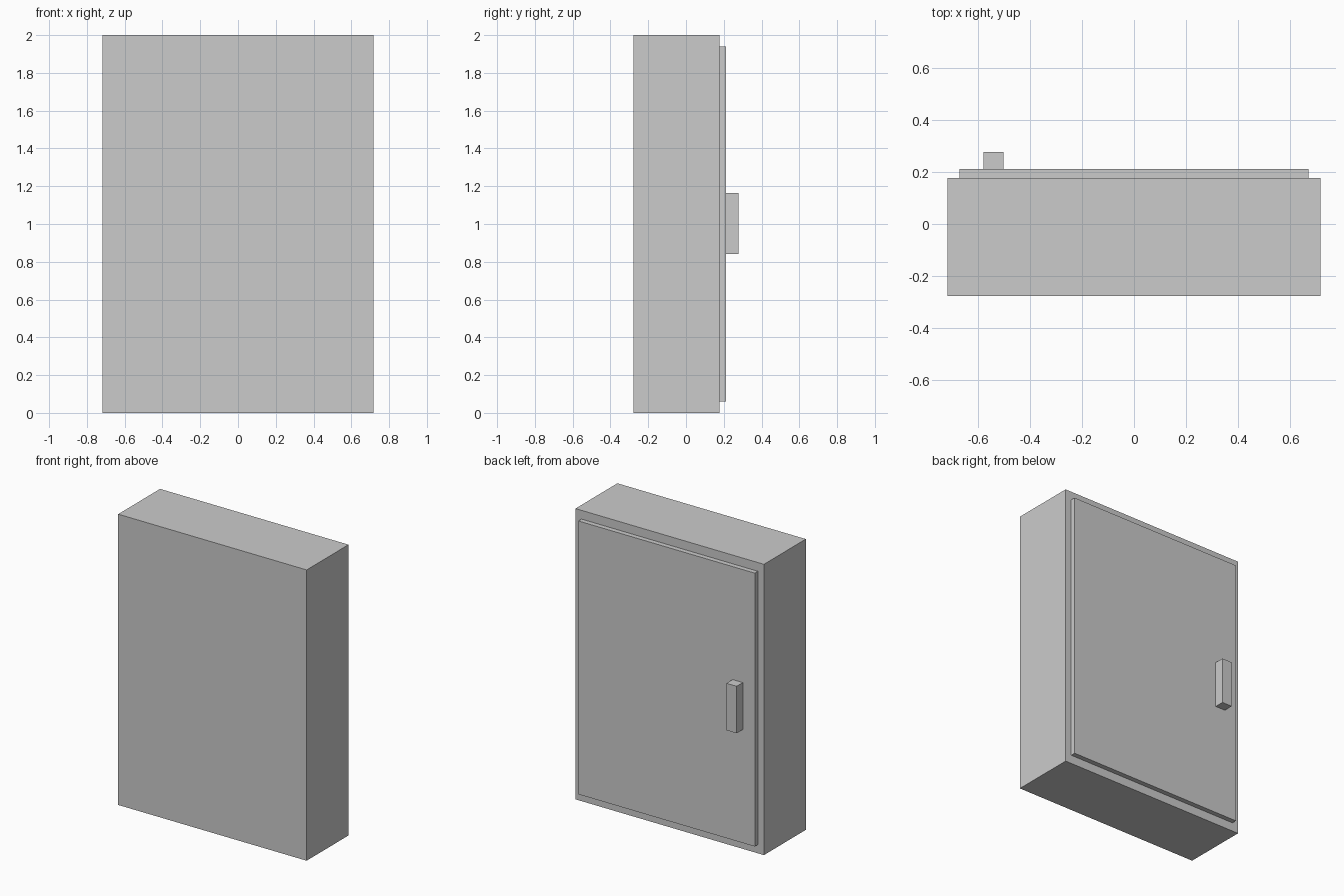
import bpy

if "Cube" in bpy.data.objects:
    bpy.data.objects.remove(bpy.data.objects["Cube"])


def box(name, x, y, z):
    """Box spanning the given (min, max) ranges."""
    bpy.ops.mesh.primitive_cube_add(size=1)
    obj = bpy.context.object
    obj.name = name
    obj.location = [(a + b) / 2 for a, b in (x, y, z)]
    obj.scale = [b - a for a, b in (x, y, z)]
    bpy.ops.object.transform_apply(location=True, rotation=False, scale=True)
    return obj


BODY_BACK = 0.177
DOOR_BACK = 0.211

# Main cabinet
box("cabinet_body", (-0.717, 0.717), (-0.278, BODY_BACK), (0, 2))
# Raised door panel on the +y side
box("door_panel", (-0.671, 0.671), (BODY_BACK, DOOR_BACK), (0.06, 1.94))
# Block handle near the door edge
box("door_handle", (-0.58, -0.503), (DOOR_BACK, 0.278), (0.84, 1.163))
